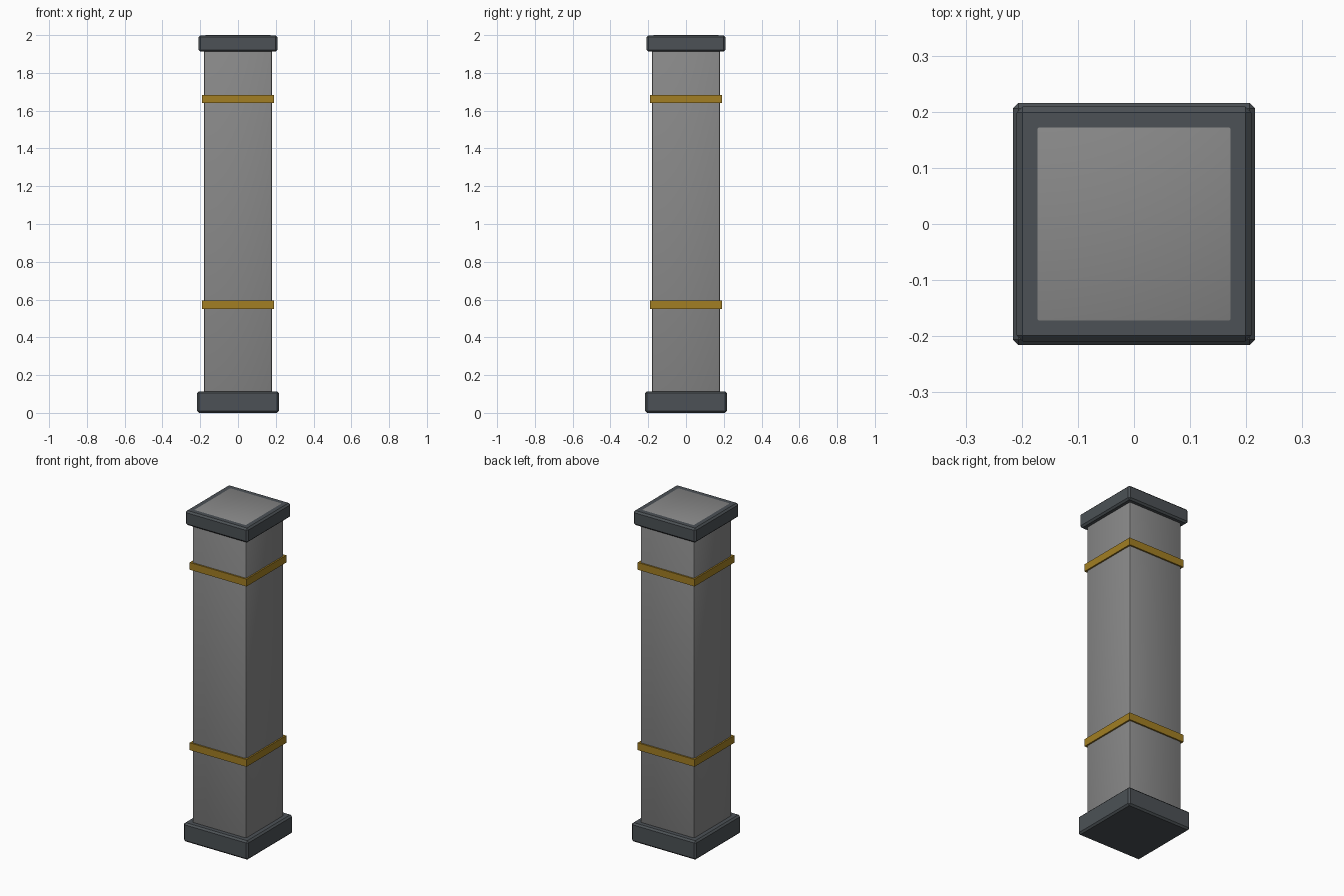
import bpy
import math

if "Cube" in bpy.data.objects:
    bpy.data.objects.remove(bpy.data.objects["Cube"], do_unlink=True)


def make_material(name, rgb):
    mat = bpy.data.materials.new(name)
    mat.use_nodes = True
    colour = (*rgb, 1)
    mat.diffuse_color = colour
    mat.node_tree.nodes["Principled BSDF"].inputs["Base Color"].default_value = colour
    return mat


def square_block(name, half, bottom, top, mat, bevel=0, segments=1):
    """Square block centred on the axis, with optional bevelled edges."""
    bpy.ops.mesh.primitive_cube_add(size=1, location=(0, 0, (bottom + top) / 2))
    obj = bpy.context.object
    obj.name = name
    obj.scale = (2 * half, 2 * half, top - bottom)
    bpy.ops.object.transform_apply(location=False, rotation=False, scale=True)
    obj.data.materials.append(mat)
    if bevel:
        mod = obj.modifiers.new("edge_bevel", "BEVEL")
        mod.width = bevel
        mod.segments = segments
        bpy.ops.object.modifier_apply(modifier=mod.name)
        bpy.ops.object.shade_smooth_by_angle(angle=math.radians(30))
    return obj


stone = make_material("grey_stone", (0.25, 0.25, 0.25))
slate = make_material("dark_slate", (0.072, 0.083, 0.092))
gold = make_material("dull_gold", (0.36, 0.21, 0.017))

# Shaft runs through the cap, so its end shows as a panel on top
square_block("shaft", 0.181, 0.005, 2.0, stone, 0.011, 2)

# Base and cap blocks
square_block("base", 0.216, 0, 0.114, slate, 0.01)
square_block("cap", 0.209, 1.912, 1.9992, slate, 0.01)

# Trim bands around the shaft
for name, bottom in (("lower_band", 0.55), ("upper_band", 1.64)):
    square_block(name, 0.19, bottom, bottom + 0.044, gold)
